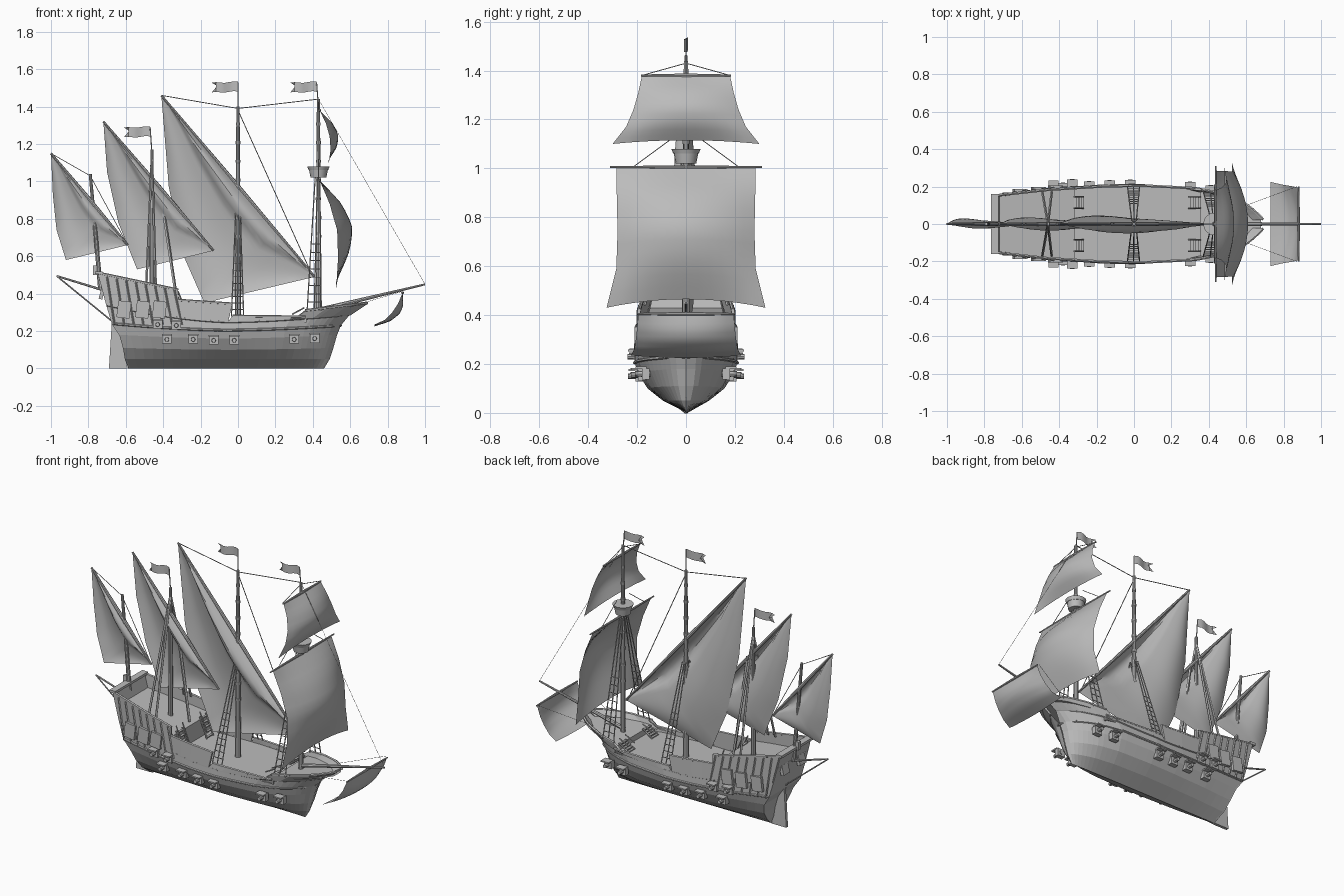
import bpy, bmesh, math
from mathutils import Vector, Matrix

cube = bpy.data.objects.get("Cube")
if cube:
    bpy.data.objects.remove(cube, do_unlink=True)

grey = bpy.data.materials.new("plain_grey")
grey.use_nodes = True
grey.diffuse_color = (0.5, 0.5, 0.5, 1)
grey.node_tree.nodes["Principled BSDF"].inputs["Base Color"].default_value = (0.5, 0.5, 0.5, 1)


def finish(name, bm, smooth=True):
    me = bpy.data.meshes.new(name)
    bm.to_mesh(me)
    bm.free()
    me.materials.append(grey)
    ob = bpy.data.objects.new(name, me)
    bpy.context.collection.objects.link(ob)
    if smooth:
        bpy.ops.object.select_all(action='DESELECT')
        ob.select_set(True)
        bpy.context.view_layer.objects.active = ob
        bpy.ops.object.shade_smooth_by_angle(angle=math.radians(35))
    return ob


def grid(name, f, nu, nv, thick=0, smooth=True):
    """Surface from a function of u and v, each 0 to 1."""
    bm = bmesh.new()
    vs = [[bm.verts.new(f(i / nu, j / nv)) for j in range(nv + 1)] for i in range(nu + 1)]
    for i in range(nu):
        for j in range(nv):
            bm.faces.new((vs[i][j], vs[i + 1][j], vs[i + 1][j + 1], vs[i][j + 1]))
    bmesh.ops.remove_doubles(bm, verts=bm.verts, dist=0.0001)
    bmesh.ops.recalc_face_normals(bm, faces=bm.faces)
    ob = finish(name, bm, smooth)
    if thick:
        mod = ob.modifiers.new("thickness", 'SOLIDIFY')
        mod.thickness, mod.offset = thick, 0
    return ob


def rods(name, segs, sides=6):
    """Round bars: (start, end, start radius[, end radius])."""
    bm = bmesh.new()
    for a, b, r, *r2 in segs:
        a, b = Vector(a), Vector(b)
        d = b - a
        m = Matrix.Translation((a + b) / 2) @ d.to_track_quat('Z', 'Y').to_matrix().to_4x4()
        bmesh.ops.create_cone(bm, cap_ends=True, segments=sides, radius1=r,
                              radius2=r2[0] if r2 else r, depth=d.length, matrix=m)
    return finish(name, bm)


def boxes(name, items):
    bm = bmesh.new()
    for c, size, tilt in items:
        m = Matrix.Translation(c) @ Matrix.Rotation(tilt, 4, 'Y') @ Matrix.Diagonal((*size, 1))
        bmesh.ops.create_cube(bm, size=1, matrix=m)
    return finish(name, bm, False)


def lerp(a, b, t):
    return a + (b - a) * t


def along(pts, t):
    """Point on an evenly spaced polyline."""
    k = min(int(t * (len(pts) - 1)), len(pts) - 2)
    return Vector(pts[k]).lerp(Vector(pts[k + 1]), t * (len(pts) - 1) - k)


# Hull: stern x, bow x, stern z, middle z, bow z, width factor
LEVELS = [(-.58, .46, 0, 0, 0, .03), (-.6, .49, .05, .05, .05, .45), (-.61, .51, .11, .1, .11, .75),
          (-.63, .53, .18, .16, .18, .93), (-.67, .55, .24, .205, .23, 1), (-.7, .6, .34, .25, .29, .99)]
PLAN = [(0, .155), (.2, .187), (.4, .205), (.55, .21), (.75, .195), (.85, .165), (.93, .115), (.97, .07), (1, .025)]


def width(s):
    for (a, wa), (b, wb) in zip(PLAN, PLAN[1:]):
        if s <= b:
            return lerp(wa, wb, (s - a) / (b - a))
    return PLAN[-1][1]


def side(s, level, sign=1):
    xs, xb, zs, zm, zb, f = LEVELS[level]
    k = 1 - 2 * s
    z = zm + ((zs if k > 0 else zb) - zm) * abs(k) ** 1.6
    # The bow is rounder below the beak
    w = width(s) if s < .85 or level == 5 else .165 * math.sqrt((1 - s) / .15) + .002
    return Vector((lerp(xs, xb, s), sign * w * f, z))


def hull(u, v):
    j = round(v * 10) - 5
    return side(1 - (1 - u) ** 1.4, abs(j), 1 if j >= 0 else -1)


def station(x):
    return (x + .745) / 1.435


grid("hull", hull, 30, 10, 0, False)
grid("transom", lambda u, v: (lambda p: (p.x, p.y * (2 * v - 1), p.z))(
    side(0, round(u * 6)) if u < 1 else Vector((-.745, .15, .51))), 6, 1, .01, False)

# Bulwarks in four steps: start x, end x, start z, end z
STEPS = {"poop": (-.745, -.32, .51, .42), "quarter": (-.32, -.03, .365, .345),
         "waist": (-.03, .36, .28, .275), "fore": (.36, .69, .31, .35)}
for part, (x0, x1, z0, z1) in STEPS.items():
    for sg, tag in ((1, "left"), (-1, "right")):
        def top(u):
            x = lerp(x0, x1, u)
            return Vector((x, sg * width(station(x)) * .98, lerp(z0, z1, u)))

        grid(f"{part}_bulwark_{tag}", lambda u, v: side(station(lerp(x0, x1, u)), 5, sg).lerp(top(u), v), 12, 1, .012, False)
        rods(f"{part}_rail_{tag}", [(top(i / 12), top((i + 1) / 12), .008) for i in range(12)])

# Wales along the sides
for level in (4, 5):
    rods(f"wale_{level}", [(side(i / 24, level, sg), side((i + 1) / 24, level, sg), .007)
                           for sg in (1, -1) for i in range(24)])


# Decks and bulkheads
def deck(name, x0, x1, z0, z1):
    grid(name, lambda u, v: (lerp(x0, x1, u), (2 * v - 1) * .96 * width(station(lerp(x0, x1, u))),
                             lerp(z0, z1, u)), 12, 1, 0, False)


deck("poop_deck", -.73, -.32, .43, .365)
deck("main_deck", -.32, .36, .255, .25)
deck("fore_deck", .36, .68, .285, .325)
boxes("bulkheads", [((-.32, 0, .31), (.01, .39, .11), 0), ((.36, 0, .265), (.01, .36, .04), 0)])
boxes("stern_rail", [((-.745, 0, .512), (.04, .32, .015), 0), ((-.765, 0, .525), (.022, .022, .05), 0)])
boxes("stern_windows", [((-.728, y, .4), (.02, .06, .06), .25) for y in (-.08, .08)])

# Rudder
grid("rudder", lambda u, v: (lerp(lerp(-.69, -.59, u), lerp(-.675, -.635, u), v), 0, .24 * v), 1, 1, .018, False)

# Gun ports with lids and barrels
lids, guns = [], []
for sg in (1, -1):
    for x, z in [(-.38, .155), (-.24, .155), (-.13, .15), (-.02, .15), (.3, .155), (.41, .16), (-.43, .235), (-.33, .23)]:
        y = sg * (width(station(x)) * (.92 if z < .2 else 1))
        lids += [((x, y, z), (.05, .03, .045), 0), ((x, y + sg * .02, z + .025), (.055, .045, .008), 0)]
        guns.append(((x, y - sg * .02, z), (x, y + sg * .045, z), .014, .011))
boxes("gun_ports", lids)
rods("gun_barrels", guns, 8)

# Timbers and panels outside the stern quarter
ribs, panels = [], []
for sg in (1, -1):
    for i in range(8):
        x = lerp(-.7, -.34, i / 7)
        y = sg * (width(station(x)) + .004)
        ribs.append(((x + .04, y, .235), (x, y, lerp(.49, .42, i / 7)), .005))
    for x in (-.61, -.51, -.42):
        panels.append(((x, sg * (width(station(x)) + .007), .315), (.07, .018, .09), .12))
rods("stern_timbers", ribs, 4)
boxes("stern_panels", panels)

# Deck ladders
steps, stringers = [], []
for sg in (1, -1):
    for xt, xb, zt in ((-.32, -.27, .38), (.355, .29, .295)):
        for y in (.085, .145):
            stringers.append(((xt, sg * y, zt), (xb, sg * y, .25), .005))
            stringers.append(((xt, sg * y, zt + .03), (xb, sg * y, .29), .004))
        for i in range(5):
            t = (i + .5) / 5
            steps.append(((lerp(xt, xb, t), sg * .115, lerp(zt, .25, t)), (.014, .06, .006), 0))
boxes("ladder_steps", steps)
rods("ladder_sides", stringers)

# Masts, bands, bowsprit and stern boom
rods("fore_mast", [((.43, 0, .28), (.43, 0, 1.44), .016, .009), ((.43, 0, 1.4), (.42, 0, 1.53), .003)], 10)
rods("main_mast", [((0, 0, .25), (0, 0, 1.4), .018, .009), ((0, 0, 1.38), (0, 0, 1.53), .003)], 10)
rods("mizzen_mast", [((-.46, 0, .38), (-.46, 0, 1.17), .015, .009), ((-.46, 0, 1.15), (-.47, 0, 1.29), .003)], 10)
rods("aft_mast", [((-.735, 0, .42), (-.79, 0, 1.04), .013, .008)], 10)
rods("mast_bands", [((x, 0, .6 + i * .1), (x, 0, .615 + i * .1), .018 - i * .0008)
                    for x in (0, .43) for i in range(8)], 10)
rods("bowsprit", [((.42, 0, .31), (1, 0, .45), .013, .005)], 8)
rods("stern_boom", [((-.66, 0, .4), (-.97, 0, .495), .007, .005), ((-.97, 0, .495), (-.67, 0, .25), .004)])
rods("crows_nest", [((.43, 0, 1.02), (.43, 0, 1.06), .042, .05), ((.43, 0, 1.06), (.43, 0, 1.08), .052, .06)], 16)

# Shrouds with ratlines
lines = []
for sg in (1, -1):
    for xa, xb, xt, y, z, zt in ((-.035, .03, 0, .2, .28, .84), (.37, .445, .425, .175, .31, 1.02)):
        feet = [Vector((lerp(xa, xb, t), sg * y, z)) for t in (0, .5, 1)]
        heads = [Vector((xt + dx, sg * .018, zt)) for dx in (-.012, 0, .012)]
        lines += [(a, b, .0035) for a, b in zip(feet, heads)]
        lines += [(feet[0].lerp(heads[0], i / 16), feet[2].lerp(heads[2], i / 16), .0025) for i in range(1, 9)]
    lines += [((x, sg * .17, .44), (-.46, 0, 1.13), .007) for x in (-.49, -.44)]
    lines += [((.43, 0, 1.43), (.43, sg * .18, 1.38), .002), ((.43, sg * .06, 1.12), (.43, sg * .21, 1.01), .002)]
    lines.append(((.6, sg * .1, .33), (.87, sg * .2, .41), .001))
lines.append(((-.33, 0, .38), (-.42, 0, .98), .009))
rods("shrouds", lines, 5)

# Long stays
rods("stays", [((0, 0, 1.39), (.43, 0, 1.44), .0025), ((0, 0, 1.39), (-.41, 0, 1.46), .0025),
               ((0, 0, 1.38), (.4, 0, .49), .0025), ((.43, 0, 1.44), (1, 0, .45), .001),
               ((-.79, 0, 1.03), (-1, 0, 1.15), .002), ((-.79, 0, 1.03), (-.59, 0, .66), .002)], 5)


# Slanted triangular sails: edge runs from peak, round the clew, to the tack
def slanted_sail(name, edge, roll, belly):
    edge = [(x, 0, z) for x, z in edge]
    a, b = Vector(edge[0]), Vector(edge[-1])

    def f(u, v):
        p = a.lerp(b, u).lerp(along(edge, u), v)
        fold = .06 + .2 * math.sin(math.pi * u)
        if v < fold:
            y = -roll * math.sin(math.pi * v / fold)
        else:
            y = belly * math.sin(math.pi * (v - fold) / (1.1 - fold))
        p.y = y * math.sin(math.pi * u)
        return p

    grid(name + "_sail", f, 16, 24)
    mid = a.lerp(b, .5)
    rods(name + "_yard", [(mid, a, .011, .006), (mid, b, .011, .006)], 8)


slanted_sail("main", [(-.41, 1.46), (-.37, .97), (-.29, .6), (-.18, .35), (.41, .49)], .05, .045)
slanted_sail("mizzen", [(-.72, 1.32), (-.7, 1.05), (-.64, .78), (-.54, .53), (-.13, .63)], .035, .035)
slanted_sail("aft", [(-1, 1.15), (-.99, .93), (-.97, .74), (-.92, .58), (-.59, .66)], .025, .03)


# Square sails: side path gives x, half width and z
def square_sail(name, path, belly, lift, yard):
    def f(u, v):
        p = along(path, v)
        k = 2 * u - 1
        full = 1 - k * k
        return (p.x + belly * full * math.sin(math.pi * v), p.y * k, p.z + lift * full * v)

    grid(name + "_sail", f, 12, 12)
    x, _, z = path[0]
    rods(name + "_yard", [((x, 0, z), (x, sg * yard, z), .008, .004) for sg in (1, -1)], 8)


square_sail("fore", [(.437, .285, 1.005), (.49, .283, .88), (.53, .28, .74), (.535, .285, .59), (.525, .325, .43)], .08, .035, .31)
square_sail("top", [(.437, .18, 1.38), (.47, .195, 1.31), (.49, .215, 1.24), (.495, .245, 1.17), (.485, .3, 1.1)], .045, .015, .185)
square_sail("sprit", [(.88, .195, .405), (.855, .2, .345), (.825, .205, .3), (.785, .212, .26), (.73, .225, .235)], .04, -.01, .2)

# Swallow-tailed flags
for name, x, z in (("fore_flag", .42, 1.507), ("main_flag", 0, 1.507), ("mizzen_flag", -.47, 1.267)):
    grid(name, lambda u, v: (x - .14 * u + (.04 * (1 - abs(2 * v - 1)) if u == 1 else 0), .008 * math.sin(7 * u),
                             z + .052 * (v - .5) + .003 * math.sin(9 * u) - .006 * u), 6, 2)
